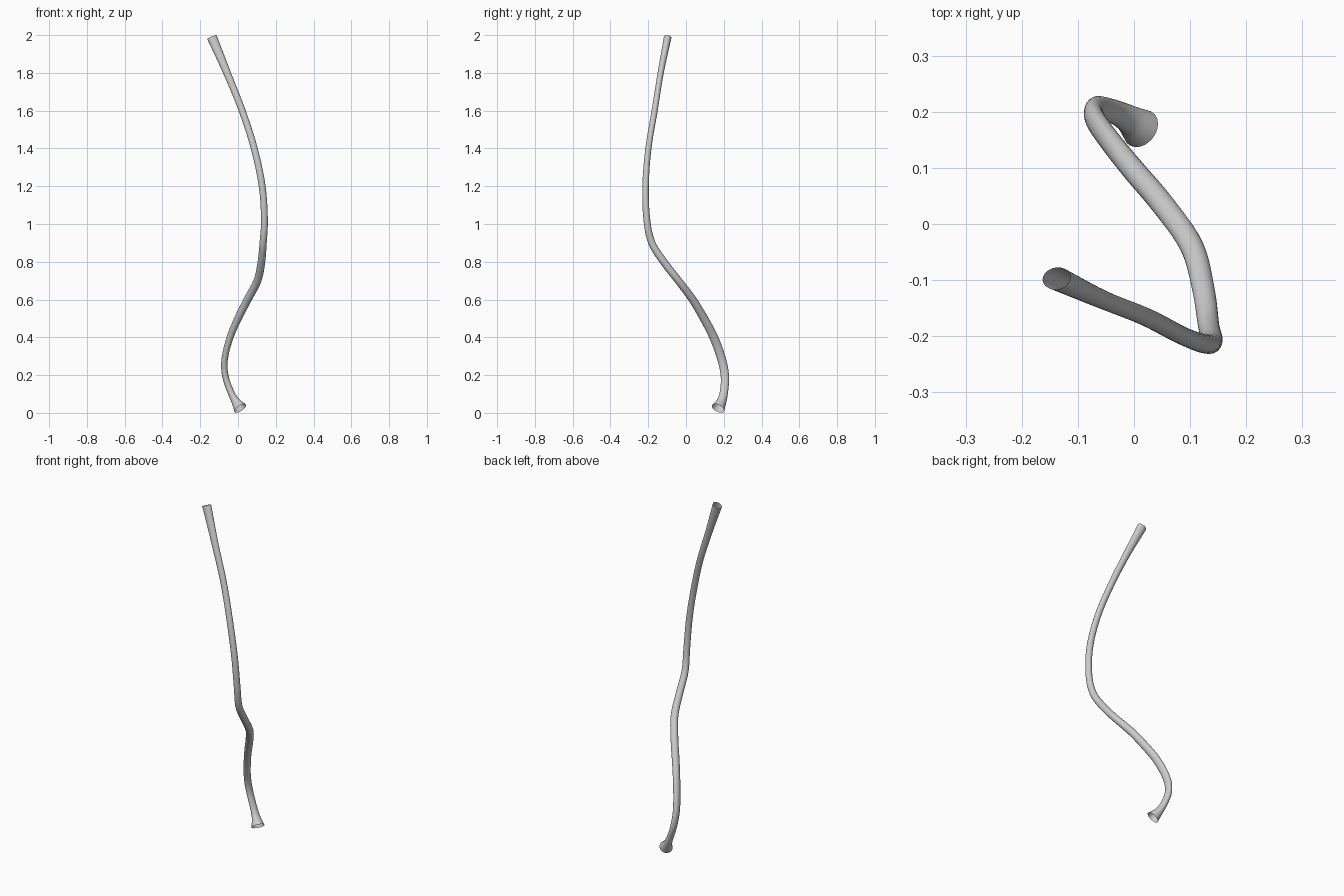
import bpy, bmesh, math
from mathutils import Vector

if "Cube" in bpy.data.objects:
    bpy.data.objects.remove(bpy.data.objects["Cube"])

# Centre line and cross-section: x, y, z, half width (x), half depth (y)
PATH = [
    (0.012, 0.170, 0.024, 0.036, 0.036),
    (-0.012, 0.188, 0.060, 0.023, 0.026),
    (-0.036, 0.200, 0.105, 0.018, 0.022),
    (-0.066, 0.206, 0.190, 0.017, 0.022),
    (-0.071, 0.190, 0.280, 0.017, 0.023),
    (-0.042, 0.147, 0.400, 0.018, 0.023),
    (0.000, 0.095, 0.500, 0.020, 0.022),
    (0.051, 0.035, 0.600, 0.021, 0.021),
    (0.103, -0.040, 0.700, 0.021, 0.020),
    (0.124, -0.118, 0.800, 0.020, 0.020),
    (0.133, -0.181, 0.900, 0.019, 0.019),
    (0.140, -0.207, 1.020, 0.018, 0.018),
    (0.128, -0.214, 1.200, 0.018, 0.017),
    (0.086, -0.199, 1.400, 0.018, 0.016),
    (0.022, -0.166, 1.600, 0.018, 0.016),
    (-0.058, -0.134, 1.800, 0.020, 0.016),
    (-0.138, -0.097, 1.989, 0.027, 0.020),
]
SIDES, STEPS = 20, 5


def spline(p0, p1, p2, p3, t):
    """Smooth interpolation between p1 and p2, spaced by height."""
    out = []
    z0, z1, z2, z3 = p0[2], p1[2], p2[2], p3[2]
    for a, b, c, d in zip(p0, p1, p2, p3):
        m1 = (c - a) / (z2 - z0) * (z2 - z1)
        m2 = (d - b) / (z3 - z1) * (z2 - z1)
        out.append((2*t**3 - 3*t**2 + 1) * b + (t**3 - 2*t**2 + t) * m1
                   + (3*t**2 - 2*t**3) * c + (t**3 - t**2) * m2)
    return out


# Sample the path densely
n = len(PATH)
pts = []
for i in range(n - 1):
    p0 = PATH[i-1] if i else [2*a - b for a, b in zip(PATH[0], PATH[1])]
    p3 = PATH[i+2] if i + 2 < n else [2*a - b for a, b in zip(PATH[-1], PATH[-2])]
    pts += [spline(p0, PATH[i], PATH[i+1], p3, k / STEPS) for k in range(STEPS)]
pts.append(list(PATH[-1]))

# Open-ended tube lofted along the path
bm = bmesh.new()
rings = []
for i, p in enumerate(pts):
    c = Vector(p[:3])
    t = (Vector(pts[min(i+1, len(pts)-1)][:3]) - Vector(pts[max(i-1, 0)][:3])).normalized()
    side = (Vector((1, 0, 0)) - t * t.x).normalized()
    depth = t.cross(side)
    rings.append([bm.verts.new(c + side * p[3] * math.cos(a) + depth * p[4] * math.sin(a))
                  for a in (2 * math.pi * k / SIDES for k in range(SIDES))])
for r0, r1 in zip(rings, rings[1:]):
    for k in range(SIDES):
        j = (k + 1) % SIDES
        bm.faces.new((r0[k], r0[j], r1[j], r1[k])).smooth = True

me = bpy.data.meshes.new("curved_tube")
bm.to_mesh(me)
bm.free()
bpy.context.collection.objects.link(bpy.data.objects.new("curved_tube", me))
